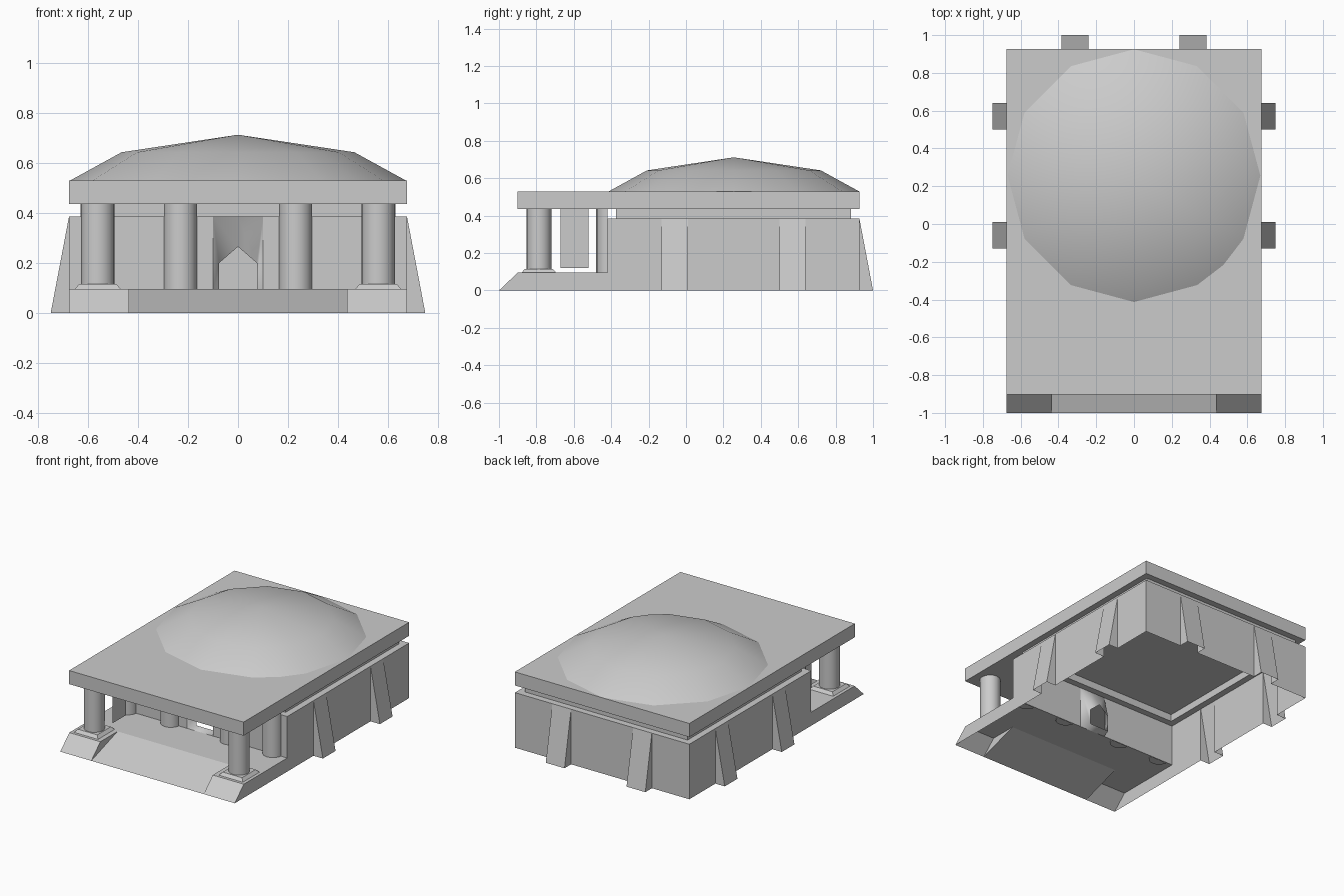
import bpy, bmesh
from math import cos, sin, pi, radians
from mathutils import Matrix, Vector

cube = bpy.data.objects.get("Cube")
if cube:
    bpy.data.objects.remove(cube)

stone = bpy.data.materials.new("grey_stone")
stone.use_nodes = True
stone.diffuse_color = (0.6, 0.6, 0.6, 1)
stone.node_tree.nodes["Principled BSDF"].inputs["Base Color"].default_value = (0.6, 0.6, 0.6, 1)

W, FRONT, BACK = 0.675, -0.42, 0.927      # hall footprint
FLOOR, TOP, EAVE, ROOF = 0.095, 0.385, 0.435, 0.53
FLARE = 0.073                             # buttress foot depth


def finish(name, bm, smooth=None):
    bmesh.ops.remove_doubles(bm, verts=bm.verts, dist=0.0005)
    bmesh.ops.recalc_face_normals(bm, faces=bm.faces)
    mesh = bpy.data.meshes.new(name)
    bm.to_mesh(mesh)
    bm.free()
    mesh.materials.append(stone)
    ob = bpy.data.objects.new(name, mesh)
    bpy.context.scene.collection.objects.link(ob)
    if smooth:
        bpy.ops.object.select_all(action='DESELECT')
        ob.select_set(True)
        bpy.context.view_layer.objects.active = ob
        bpy.ops.object.shade_smooth_by_angle(angle=radians(smooth))


def face(bm, *points):
    bm.faces.new([bm.verts.new(p) for p in points])


def bridge(bm, ring_a, ring_b):
    n = len(ring_a)
    for i in range(n):
        j = (i + 1) % n
        face(bm, ring_a[i], ring_a[j], ring_b[j], ring_b[i])


def loop_edges(bm, points):
    verts = [bm.verts.new(p) for p in points]
    return [bm.edges.new((verts[i - 1], verts[i])) for i in range(len(verts))]


def cone(name, x, y, z0, z1, r0, r1, sides, turn=0, smooth=None, cut_y=None):
    """Upright cone or column, optionally keeping only the part before cut_y."""
    bm = bmesh.new()
    place = Matrix.Translation((x, y, (z0 + z1) / 2)) @ Matrix.Rotation(turn, 4, 'Z')
    bmesh.ops.create_cone(bm, cap_ends=True, segments=sides, radius1=r0,
                          radius2=r1, depth=z1 - z0, matrix=place)
    if cut_y is not None:
        bmesh.ops.bisect_plane(bm, geom=bm.verts[:] + bm.edges[:] + bm.faces[:],
                               plane_co=(0, cut_y, 0), plane_no=(0, 1, 0), clear_outer=True)
    finish(name, bm, smooth)


def rect(inset, z, front=FRONT):
    return [(-W + inset, front + inset, z), (W - inset, front + inset, z),
            (W - inset, BACK - inset, z), (-W + inset, BACK - inset, z)]


def buttressed_wall(bm, start, end, out, spans):
    """Thin wall whose strips lean outward at the foot to form buttresses."""
    start, end, out = Vector(start), Vector(end), Vector(out)
    along = (end - start).normalized()
    up = Vector((0, 0, TOP))
    cursor = start
    for a, b in spans:
        pa, pb = start + along * a, start + along * b
        face(bm, cursor, pa, pa + up, cursor + up)
        fa, fb = pa + out * FLARE, pb + out * FLARE
        face(bm, fa, fb, pb + up, pa + up)
        face(bm, pa, fa, pa + up)
        face(bm, fb, pb, pb + up)
        cursor = pb
    face(bm, cursor, end, end + up, cursor + up)


# Hall: open-bottomed shell with buttresses, doorway and a recessed collar
bm = bmesh.new()
side_spans = [(0.29, 0.43), (0.92, 1.06)]
for s in (-1, 1):
    buttressed_wall(bm, (s * W, FRONT, 0), (s * W, BACK, 0), (s, 0, 0), side_spans)
    face(bm, (s * W, FRONT, FLOOR), (s * 0.1, FRONT, FLOOR),
         (s * 0.1, FRONT, TOP), (s * W, FRONT, TOP))
buttressed_wall(bm, (-W, BACK, 0), (W, BACK, 0), (0, 1, 0), [(0.29, 0.435), (0.915, 1.06)])
bridge(bm, rect(0, TOP), rect(0.045, TOP))
bridge(bm, rect(0.045, TOP), rect(0.045, EAVE))
finish("hall_walls", bm)

# Doorway: splayed surround narrowing to a pointed opening
bm = bmesh.new()
outer = [(-0.1, FLOOR), (-0.1, TOP), (0, TOP), (0.1, TOP), (0.1, FLOOR)]
inner = [(-0.075, FLOOR), (-0.075, 0.2), (0, 0.265), (0.075, 0.2), (0.075, FLOOR)]
bridge(bm, [(x, FRONT, z) for x, z in outer], [(x, FRONT + 0.07, z) for x, z in inner])
finish("doorway", bm, 179)

# Porch: raised floor, shallow entrance ramp between two steeper corner blocks
bm = bmesh.new()
RX, RY = 0.435, -0.71
face(bm, (-W, RY, FLOOR), (W, RY, FLOOR), (W, FRONT, FLOOR), (-W, FRONT, FLOOR))
face(bm, (-RX, -1, 0), (RX, -1, 0), (RX, RY, FLOOR), (-RX, RY, FLOOR))
for s in (-1, 1):
    i, o = s * RX, s * W
    face(bm, (i, -1, 0), (o, -1, 0), (o, -0.9, FLOOR), (i, -0.9, FLOOR))
    face(bm, (i, -0.9, FLOOR), (o, -0.9, FLOOR), (o, RY, FLOOR), (i, RY, FLOOR))
    face(bm, (i, -1, 0), (i, -0.9, FLOOR), (i, RY, FLOOR))
    face(bm, (o, -1, 0), (o, FRONT, 0), (o, FRONT, FLOOR), (o, -0.9, FLOOR))
finish("porch", bm)

# Columns: two free-standing on tapered bases, four half columns on the wall
for side, s in (("right", -1), ("left", 1)):
    cone(f"{side}_column_base", s * 0.56, -0.787, FLOOR, 0.115,
         0.131, 0.106, 4, pi / 4)
    cone(f"{side}_front_column", s * 0.56, -0.787, 0.115, EAVE, 0.067, 0.067, 16, 0, 40)
    for label, x in (("outer", 0.56), ("inner", 0.23)):
        cone(f"{side}_{label}_half_column", s * x, FRONT + 0.007, FLOOR - 0.005, EAVE,
             0.067, 0.067, 16, 0, 40, FRONT)

# Thin panel hanging under the roof at one side of the porch
bm = bmesh.new()
face(bm, (-0.5, -0.672, 0.12), (-0.5, -0.522, 0.12), (-0.5, -0.522, EAVE), (-0.5, -0.672, EAVE))
finish("porch_side_panel", bm)

# Roof slab, open under the dome
angles = sorted([k * 30 for k in range(12)] + [315])
rings = [[(r * cos(radians(a)), 0.256 + r * sin(radians(a)), z) for a in angles]
         for r, z in ((0.669, ROOF), (0.465, 0.642))]
bm = bmesh.new()
rim = loop_edges(bm, rect(0, ROOF, -0.902)) + loop_edges(bm, rings[0])
bmesh.ops.triangle_fill(bm, use_beauty=True, edges=rim, normal=(0, 0, 1))
bridge(bm, rect(0, ROOF, -0.902), rect(0, EAVE, -0.902))
face(bm, *rect(0, EAVE, -0.902))
finish("roof_slab", bm)

# Shallow faceted dome
bm = bmesh.new()
bridge(bm, *rings)
for k in range(len(angles)):
    face(bm, rings[1][k - 1], rings[1][k], (0, 0.256, 0.712))
finish("dome", bm, 60)
